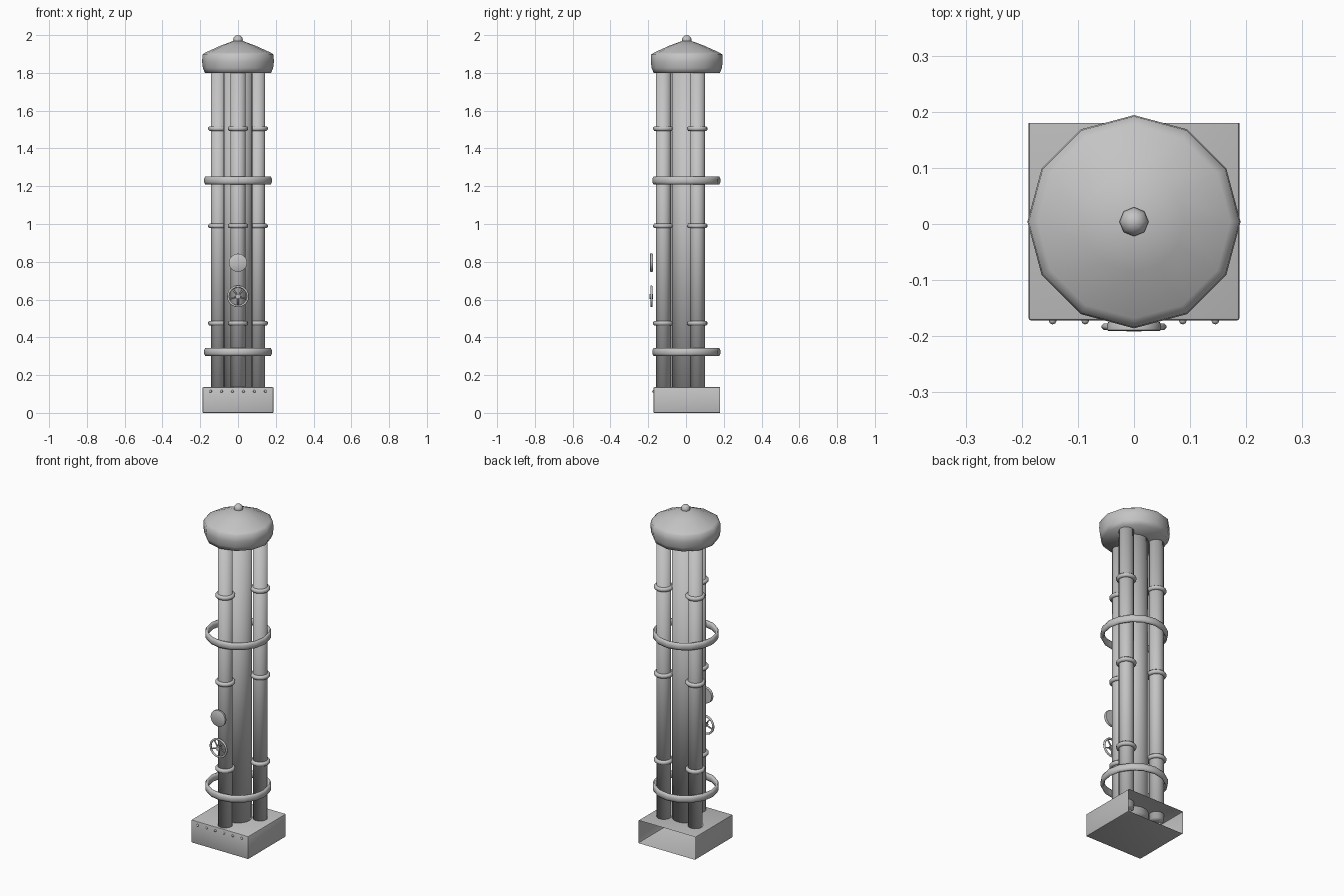
import bpy, bmesh, math
from mathutils import Matrix, Vector

cube = bpy.data.objects.get("Cube")
if cube:
    bpy.data.objects.remove(cube, do_unlink=True)

grey = bpy.data.materials.new("plain_grey")
grey.use_nodes = True
tone = (0.55, 0.55, 0.55, 1)
grey.diffuse_color = tone
grey.node_tree.nodes["Principled BSDF"].inputs["Base Color"].default_value = tone

FACE_FRONT = Matrix.Rotation(math.pi / 2, 4, "X")


def finish(name, bm, place=(0, 0, 0), turn=Matrix(), angle=None):
    """Turn a bmesh into a placed, smooth-shaded object."""
    bmesh.ops.recalc_face_normals(bm, faces=bm.faces[:])
    mesh = bpy.data.meshes.new(name)
    bm.to_mesh(mesh)
    bm.free()
    mesh.materials.append(grey)
    mesh.transform(Matrix.Translation(place) @ turn)
    obj = bpy.data.objects.new(name, mesh)
    bpy.context.collection.objects.link(obj)
    mesh.shade_smooth()
    if angle:
        mesh.set_sharp_from_angle(angle=math.radians(angle))
    return obj


def lathe(name, profile, sides, place=(0, 0, 0), turn=Matrix(), closed=False, angle=None):
    """Spin (radius, height) points round z; closed joins the last point to the first."""
    bm = bmesh.new()
    pts = [bm.verts.new((r, 0, z)) for r, z in profile]
    ends = pts[1:] + pts[:1] if closed else pts[1:]
    edges = [bm.edges.new(pair) for pair in zip(pts, ends)]
    bmesh.ops.spin(bm, geom=pts + edges, cent=(0, 0, 0), axis=(0, 0, 1),
                   angle=math.tau, steps=sides)
    bmesh.ops.remove_doubles(bm, verts=bm.verts[:], dist=1e-5)
    return finish(name, bm, place, turn, angle)


def ring(name, radius, wide, tall, sides, place, turn=Matrix(), section=8):
    """Torus with an elliptical section."""
    steps = [math.tau * (i + 0.5) / section for i in range(section)]
    profile = [(radius + wide * math.cos(a), tall * math.sin(a)) for a in steps]
    return lathe(name, profile, sides, place, turn, closed=True)


def tube(name, radius, low, high, x, y, sides=24):
    bm = bmesh.new()
    bmesh.ops.create_cone(bm, cap_ends=True, segments=sides, radius1=radius,
                          radius2=radius, depth=high - low)
    return finish(name, bm, (x, y, (low + high) / 2))


# Base box, open at the back, with slightly rounded edges
bm = bmesh.new()
bmesh.ops.create_cube(bm, size=1)
bmesh.ops.scale(bm, vec=(0.376, 0.352, 0.136), verts=bm.verts[:])
bmesh.ops.translate(bm, vec=(0, 0.004, 0.068), verts=bm.verts[:])
back = [f for f in bm.faces if f.calc_center_median().y > 0.1]
bmesh.ops.delete(bm, geom=back, context="FACES_ONLY")
inner = [e for e in bm.edges if not e.is_boundary]
bmesh.ops.bevel(bm, geom=inner, offset=0.005, segments=2, profile=0.5, affect="EDGES")
finish("base_box", bm, angle=30)

# Row of rivets along the front of the base
for i in range(6):
    bm = bmesh.new()
    bmesh.ops.create_uvsphere(bm, u_segments=8, v_segments=6, radius=0.007)
    finish(f"rivet_{i + 1}", bm, (-0.145 + 0.058 * i, -0.172, 0.114))

# Central column and three outer pipes, each with three collars
tube("central_column", 0.076, 0.10, 1.82, 0, 0)
for name, degrees in (("front", 270), ("left", 30), ("right", 150)):
    x = 0.12 * math.cos(math.radians(degrees))
    y = 0.12 * math.sin(math.radians(degrees))
    tube(f"{name}_pipe", 0.04, 0.10, 1.82, x, y)
    for i, z in enumerate((0.475, 0.99, 1.505)):
        ring(f"{name}_collar_{i + 1}", 0.043, 0.012, 0.013, 16, (x, y, z))

# Two wide hoops around the pipe bundle
for name, z in (("lower", 0.322), ("upper", 1.23)):
    ring(f"{name}_hoop", 0.17, 0.011, 0.022, 16, (0, 0.002, z))

# Domed cap and its finial
cap = [(0, 1.80), (0.175, 1.80), (0.186, 1.825), (0.19, 1.86), (0.188, 1.897),
       (0.172, 1.908), (0.09, 1.945), (0, 1.978)]
lathe("domed_cap", cap, 12, (0, 0.004, 0))
bm = bmesh.new()
bmesh.ops.create_uvsphere(bm, u_segments=8, v_segments=6, radius=0.026)
finish("finial", bm, (0, 0.004, 1.974))

# Round gauge on the front
dial = [(0, -0.008), (0.046, -0.008), (0.048, -0.005), (0.048, 0.006), (0.045, 0.008), (0, 0.008)]
lathe("gauge", dial, 24, (0, -0.183, 0.795), FACE_FRONT, angle=40)

# Hand wheel: rim, hub and five spokes
centre = Vector((0, -0.183, 0.617))
ring("wheel_rim", 0.052, 0.006, 0.006, 24, centre, FACE_FRONT)
lathe("wheel_hub", [(0, -0.008), (0.013, -0.008), (0.013, 0.009), (0, 0.009)], 12,
      centre, FACE_FRONT, angle=40)
for i in range(5):
    bm = bmesh.new()
    bmesh.ops.create_cone(bm, cap_ends=True, segments=8, radius1=0.004, radius2=0.004, depth=0.05)
    bmesh.ops.translate(bm, vec=(0, 0, 0.027), verts=bm.verts[:])
    finish(f"wheel_spoke_{i + 1}", bm, centre, Matrix.Rotation(math.tau * (i + 0.5) / 5, 4, "Y"))
